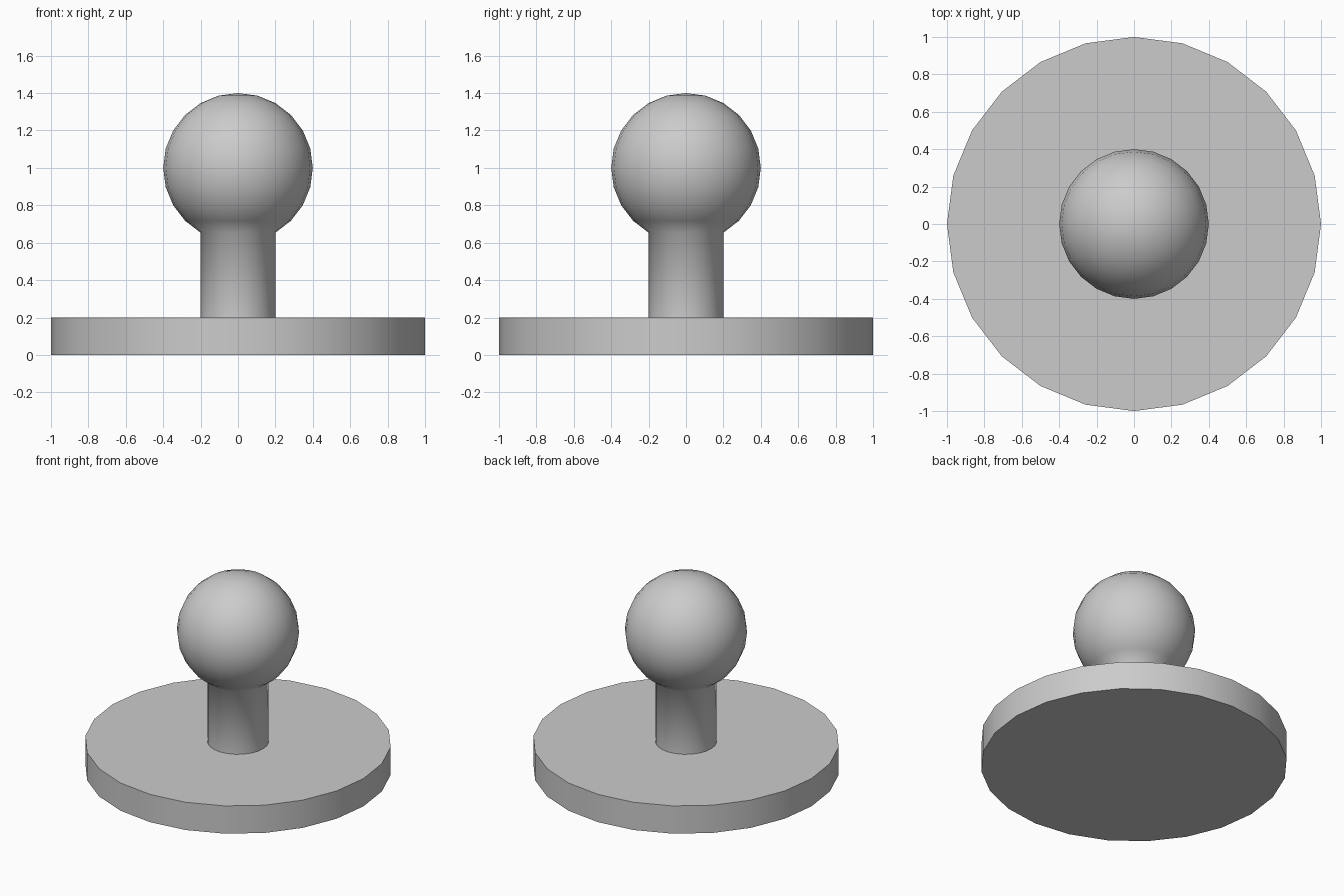
import bpy
import bmesh
from math import sin, cos, pi, radians

SIDES = 24

cube = bpy.data.objects.get("Cube")
if cube:
    bpy.data.objects.remove(cube, do_unlink=True)

# Single plain grey finish
grey = bpy.data.materials.new("plain_grey")
grey.use_nodes = True
colour = (0.6, 0.6, 0.6, 1)
grey.diffuse_color = colour
grey.node_tree.nodes["Principled BSDF"].inputs["Base Color"].default_value = colour


def lathe(name, profile, smooth_angle):
    """Turn (radius, height) points around z; open ends are capped."""
    bm = bmesh.new()
    rings = []
    for r, z in profile:
        if r == 0:
            rings.append([bm.verts.new((0, 0, z))] * SIDES)
        else:
            turns = [2 * pi * i / SIDES for i in range(SIDES)]
            rings.append([bm.verts.new((r * cos(a), r * sin(a), z)) for a in turns])
    for low, high in zip(rings, rings[1:]):
        for i in range(SIDES):
            j = (i + 1) % SIDES
            corners = dict.fromkeys((low[i], low[j], high[j], high[i]))
            bm.faces.new(list(corners))
    for ring in (rings[0], rings[-1]):
        if ring[0] != ring[1]:
            bm.faces.new(ring)
    bmesh.ops.recalc_face_normals(bm, faces=bm.faces)
    mesh = bpy.data.meshes.new(name)
    bm.to_mesh(mesh)
    bm.free()
    mesh.materials.append(grey)
    obj = bpy.data.objects.new(name, mesh)
    bpy.context.collection.objects.link(obj)
    bpy.ops.object.select_all(action="DESELECT")
    obj.select_set(True)
    bpy.context.view_layer.objects.active = obj
    bpy.ops.object.shade_smooth_by_angle(angle=radians(smooth_angle))
    return obj


# Flat round base
lathe("base", [(1, 0), (1, 0.2)], 30)

# Stem running straight into the ball, which starts where its ring matches the stem
ball_radius, ball_height = 0.4, 1.0
ball = [(ball_radius * cos(radians(a)), ball_height + ball_radius * sin(radians(a)))
        for a in range(-60, 90, 15)]
lathe("stem_and_ball", [(0.2, 0.2)] + ball + [(0, ball_height + ball_radius)], 60)
